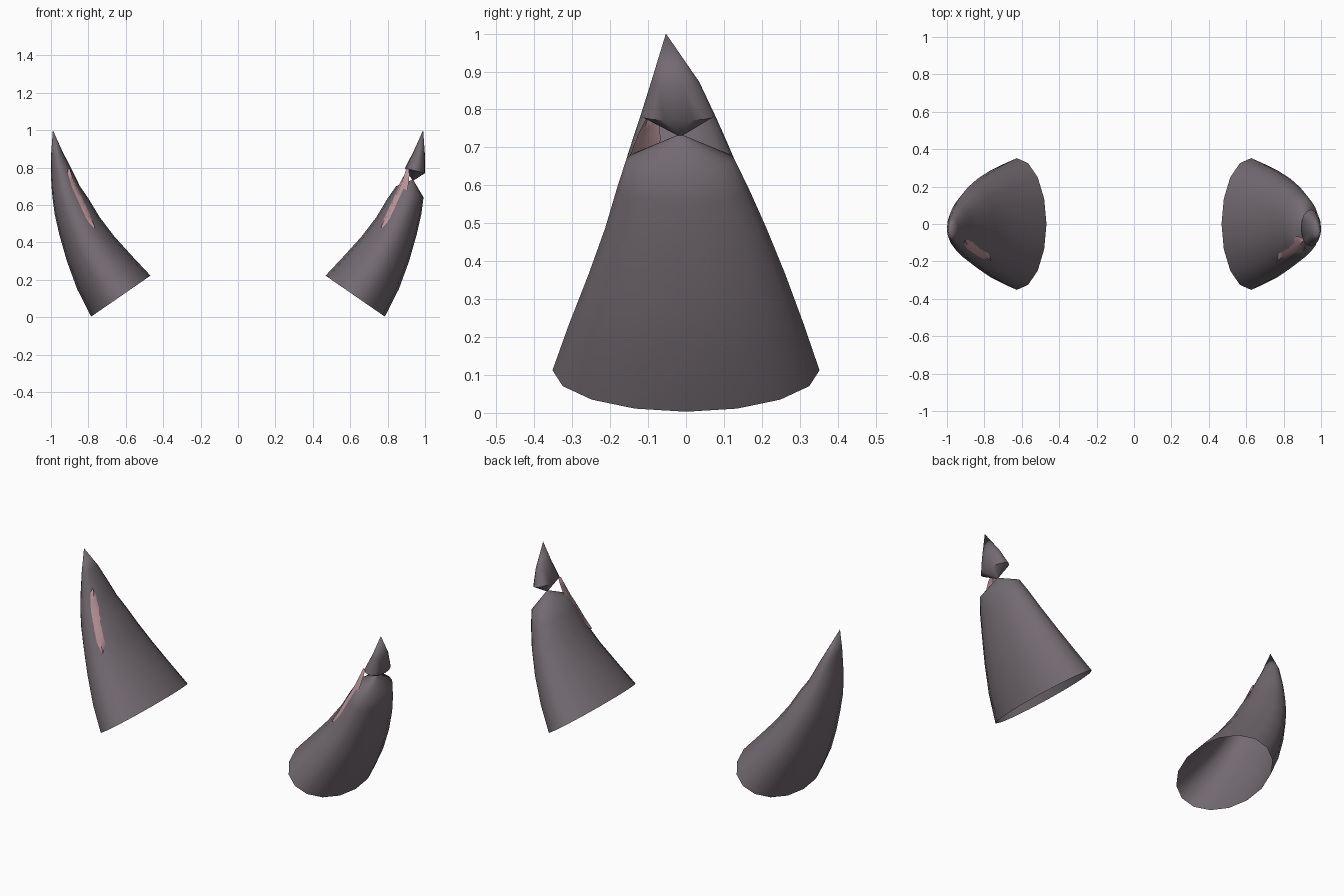
import bpy, bmesh, math
from mathutils import Vector

if "Cube" in bpy.data.objects:
    bpy.data.objects.remove(bpy.data.objects["Cube"])

SIDES = 16
# Ear rings: outer x, z, inner x, z, front y, back y (right-hand ear)
RINGS = [(.785, .003, .468, .222, -.352, .352),
         (.86, .15, .56, .32, -.308, .31),
         (.915, .30, .66, .43, -.257, .262),
         (.955, .44, .74, .535, -.213, .212),
         (.98, .55, .80, .635, -.182, .165),
         (.992, .64, .845, .70, -.157, .127),
         (.998, .71, .872, .755, -.137, .100),
         (1.0, .77, .892, .797, -.120, .077),
         (1.0, .86, .938, .885, -.092, .035)]
TIP = Vector((.99, -.053, 1.0))
PINCH = Vector((.935, -.015, .732))
PINCH_RING = 6


def material(name, rgb):
    m = bpy.data.materials.new(name)
    m.diffuse_color = (*rgb, 1)
    m.use_nodes = True
    m.node_tree.nodes["Principled BSDF"].inputs["Base Color"].default_value = m.diffuse_color
    return m


def ring_point(ring, angle, offset=0):
    """Point on a tilted elliptical ring; angle 0 faces the middle of the model."""
    ox, oz, ix, iz, y0, y1 = ring
    c = Vector(((ox + ix) / 2, (y0 + y1) / 2, (oz + iz) / 2))
    u = Vector(((ix - ox) / 2, 0, (iz - oz) / 2))
    v = Vector((0, (y1 - y0) / 2, 0))
    d = u * math.cos(angle) + v * math.sin(angle)
    n = u / u.length_squared * math.cos(angle) + v / v.length_squared * math.sin(angle)
    return c + d + n.normalized() * offset


def lerp_ring(t):
    i = min(int(t), len(RINGS) - 2)
    f = t - i
    return [a + (b - a) * f for a, b in zip(RINGS[i], RINGS[i + 1])]


def finish(bm, name, side, mat):
    for v in bm.verts:
        v.co.x *= side
    bmesh.ops.recalc_face_normals(bm, faces=bm.faces)
    me = bpy.data.meshes.new(name)
    bm.to_mesh(me)
    bm.free()
    me.materials.append(mat)
    ob = bpy.data.objects.new(name, me)
    bpy.context.collection.objects.link(ob)
    bpy.ops.object.select_all(action='DESELECT')
    ob.select_set(True)
    bpy.context.view_layer.objects.active = ob
    bpy.ops.object.shade_smooth_by_angle(angle=math.radians(60))


def ear(name, side, pinched):
    # Open hollow horn shell; one ear has a ring squeezed to a narrow neck
    bm = bmesh.new()
    loops = []
    for r, ring in enumerate(RINGS):
        pts = [ring_point(ring, 2 * math.pi * i / SIDES) for i in range(SIDES)]
        if pinched and r == PINCH_RING:
            pts = [PINCH + (p - PINCH) * .06 for p in pts]
        loops.append([bm.verts.new(p) for p in pts])
    for a, b in zip(loops, loops[1:]):
        for i in range(SIDES):
            j = (i + 1) % SIDES
            bm.faces.new((a[i], a[j], b[j], b[i]))
    tip = bm.verts.new(TIP)
    for i in range(SIDES):
        bm.faces.new((loops[-1][i], loops[-1][(i + 1) % SIDES], tip))
    finish(bm, name, side, GREY)


def inner_ear(name, side):
    # Slim pink leaf just breaking through the front of the shell
    bm = bmesh.new()
    rows = []
    for k in range(9):
        f = k / 8
        ring = lerp_ring(2.7 + f * 4.3)
        mid = math.radians(-58 + 14 * f)
        wide = math.radians(5 + 22 * math.sin(math.pi * f) ** .7) if 0 < k < 8 else .03
        rows.append([bm.verts.new(ring_point(ring, mid + s * wide, .008 - .014 * abs(s)))
                     for s in (-1, 0, 1)])
    for a, b in zip(rows, rows[1:]):
        for i in range(2):
            bm.faces.new((a[i], a[i + 1], b[i + 1], b[i]))
    finish(bm, name, side, PINK)


GREY = material("ear_grey", (.17, .145, .165))
PINK = material("inner_pink", (.50, .30, .33))
for label, side in (("left", -1), ("right", 1)):
    ear(label + "_ear", side, side > 0)
    inner_ear(label + "_inner_ear", side)
